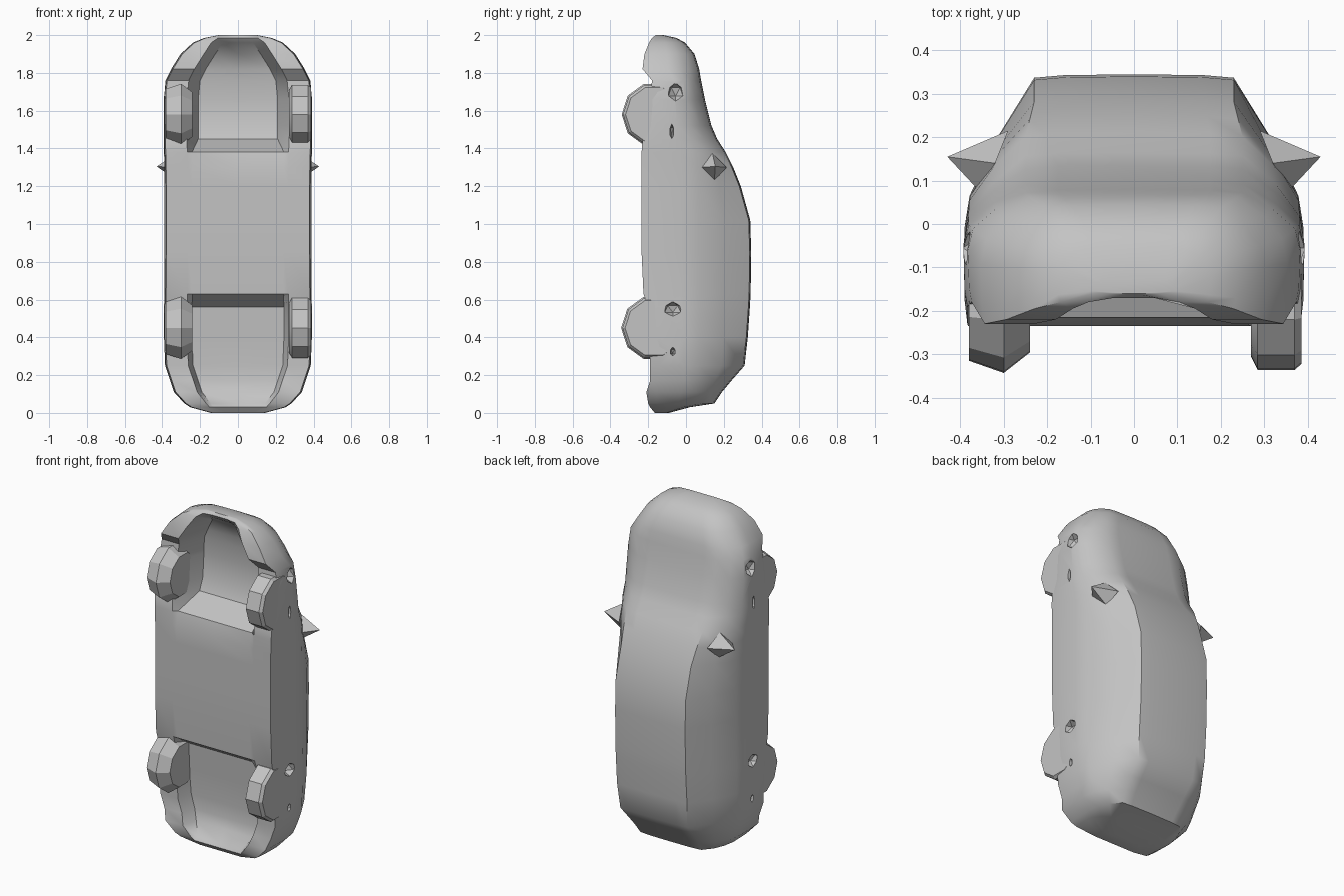
import bpy, bmesh, math
from mathutils import Matrix, Vector

if "Cube" in bpy.data.objects:
    bpy.data.objects.remove(bpy.data.objects["Cube"])

paint = bpy.data.materials.new("plain grey")
paint.diffuse_color = (0.55, 0.55, 0.55, 1)
paint.use_nodes = True
paint.node_tree.nodes["Principled BSDF"].inputs["Base Color"].default_value = paint.diffuse_color


def make(name, bm, angle=35):
    bmesh.ops.recalc_face_normals(bm, faces=bm.faces)
    me = bpy.data.meshes.new(name)
    bm.to_mesh(me)
    bm.free()
    me.materials.append(paint)
    ob = bpy.data.objects.new(name, me)
    bpy.context.collection.objects.link(ob)
    bpy.ops.object.select_all(action='DESELECT')
    ob.select_set(True)
    bpy.context.view_layer.objects.active = ob
    if angle:
        bpy.ops.object.shade_smooth_by_angle(angle=math.radians(angle))
    return ob


# Body stations, tail to nose: height, roof y, roof half width,
# body half width, sill y, underside floor y
stations = [
    (0.00, -0.09, 0.09, 0.14, -0.165, -0.165),
    (0.03, 0.02, 0.17, 0.25, -0.19, -0.19),
    (0.05, 0.15, 0.20, 0.28, -0.20, -0.175),
    (0.11, 0.19, 0.21, 0.335, -0.21, -0.12),
    (0.17, 0.24, 0.215, 0.355, -0.19, -0.105),
    (0.25, 0.31, 0.22, 0.382, -0.19, -0.10),
    (0.40, 0.327, 0.23, 0.388, -0.19, -0.11),
    (0.56, 0.338, 0.23, 0.388, -0.20, -0.12),
    (0.63, 0.342, 0.23, 0.386, -0.225, -0.225),
    (0.85, 0.345, 0.23, 0.385, -0.235, -0.235),
    (1.02, 0.340, 0.23, 0.385, -0.235, -0.235),
    (1.20, 0.29, 0.23, 0.385, -0.235, -0.235),
    (1.30, 0.25, 0.24, 0.386, -0.235, -0.235),
    (1.38, 0.21, 0.25, 0.388, -0.235, -0.215),
    (1.45, 0.165, 0.25, 0.39, -0.23, -0.06),
    (1.52, 0.135, 0.25, 0.39, -0.20, -0.03),
    (1.66, 0.10, 0.25, 0.39, -0.19, -0.02),
    (1.76, 0.08, 0.25, 0.38, -0.18, -0.03),
    (1.82, 0.07, 0.24, 0.35, -0.23, -0.04),
    (1.90, 0.045, 0.20, 0.30, -0.22, -0.07),
    (1.96, -0.005, 0.16, 0.235, -0.195, -0.15),
    (1.985, -0.05, 0.12, 0.175, -0.18, -0.17),
    (2.00, -0.12, 0.07, 0.10, -0.16, -0.16),
]


def section(z, roof, rw, w, sill, floor):
    s = min(0.065, roof - 0.35 * (roof - sill))
    c = max(0.6 * w, w - 0.12)
    inset = 0.06 if z > 1.4 else 0.025
    half = [(0, roof), (rw * 0.7, roof - 0.002), (rw, roof - 0.008),
            ((rw + w) / 2 + 0.004, roof + (s - roof) * 0.5),
            (w - 0.009, s), (w + 0.003, s + (sill - s) * 0.3),
            (w, s + (sill - s) * 0.8), (w - 0.006, sill), (c, sill),
            (c - inset, floor), (0, floor)]
    pts = half + [(-x, y) for x, y in half[-2:0:-1]]
    return [Vector((x, y, z)) for x, y in pts]


bm = bmesh.new()
rings = [[bm.verts.new(p) for p in section(*st)] for st in stations]
n = len(rings[0])
for a, b in zip(rings, rings[1:]):
    for i in range(n):
        j = (i + 1) % n
        bm.faces.new((a[i], a[j], b[j], b[i]))
bm.faces.new(rings[0])
bm.faces.new(rings[-1])
bmesh.ops.remove_doubles(bm, verts=bm.verts, dist=0.0001)
solid = [make("body_shell", bm, 40)]

# Wheels: faceted discs lying against the sills
for end, z, r in (("front", 1.58, 0.172), ("rear", 0.45, 0.175)):
    for side, s in (("left", -1), ("right", 1)):
        bm = bmesh.new()
        prof = [(0.27, 0.78), (0.285, 0.95), (0.37, 0.95), (0.386, 0.87)]
        if s < 0:
            prof = [(0.24, 0.72), (0.30, 0.99), (0.38, 0.83)]
        rows = []
        for x, k in prof:
            rows.append([bm.verts.new((s * x,
                                       -0.17 + r * k * math.cos(i * math.tau / 10),
                                       z + r * k * math.sin(i * math.tau / 10)))
                         for i in range(10)])
        for a, b in zip(rows, rows[1:]):
            for i in range(10):
                j = (i + 1) % 10
                bm.faces.new((a[i], a[j], b[j], b[i]))
        bm.faces.new(rows[0])
        bm.faces.new(rows[-1])
        solid.append(make(f"{end}_{side}_wheel", bm, 25))

# Small diamond pockets in the sides around the wheel arches
bm = bmesh.new()
for y, z, ry, rz in ((-0.055, 1.70, 0.045, 0.05), (-0.075, 1.49, 0.012, 0.04),
                     (-0.07, 0.55, 0.05, 0.04), (-0.07, 0.325, 0.015, 0.025)):
    for s in (-1, 1):
        m = (Matrix.Translation((s * 0.395, y, z))
             @ Matrix.Diagonal((0.055, ry, rz, 1)))
        bmesh.ops.create_icosphere(bm, subdivisions=1, radius=1, matrix=m)
cutter = make("pocket_cutter", bm, 0)
cutter.hide_render = True
cutter.hide_set(True)
for ob in solid:
    mod = ob.modifiers.new("pockets", 'BOOLEAN')
    mod.operation = 'DIFFERENCE'
    mod.solver = 'EXACT'
    mod.object = cutter

# Door mirrors: pointed four-sided spikes
for side, s in (("left", -1), ("right", 1)):
    bm = bmesh.new()
    tip = bm.verts.new((s * 0.43, 0.155, 1.305))
    base = [bm.verts.new(p) for p in (
        (s * 0.36, 0.08, 1.30), (s * 0.32, 0.14, 1.375),
        (s * 0.29, 0.215, 1.30), (s * 0.32, 0.15, 1.23))]
    for i in range(4):
        bm.faces.new((tip, base[i], base[(i + 1) % 4]))
    bm.faces.new(base)
    make(f"{side}_mirror", bm, 0)
